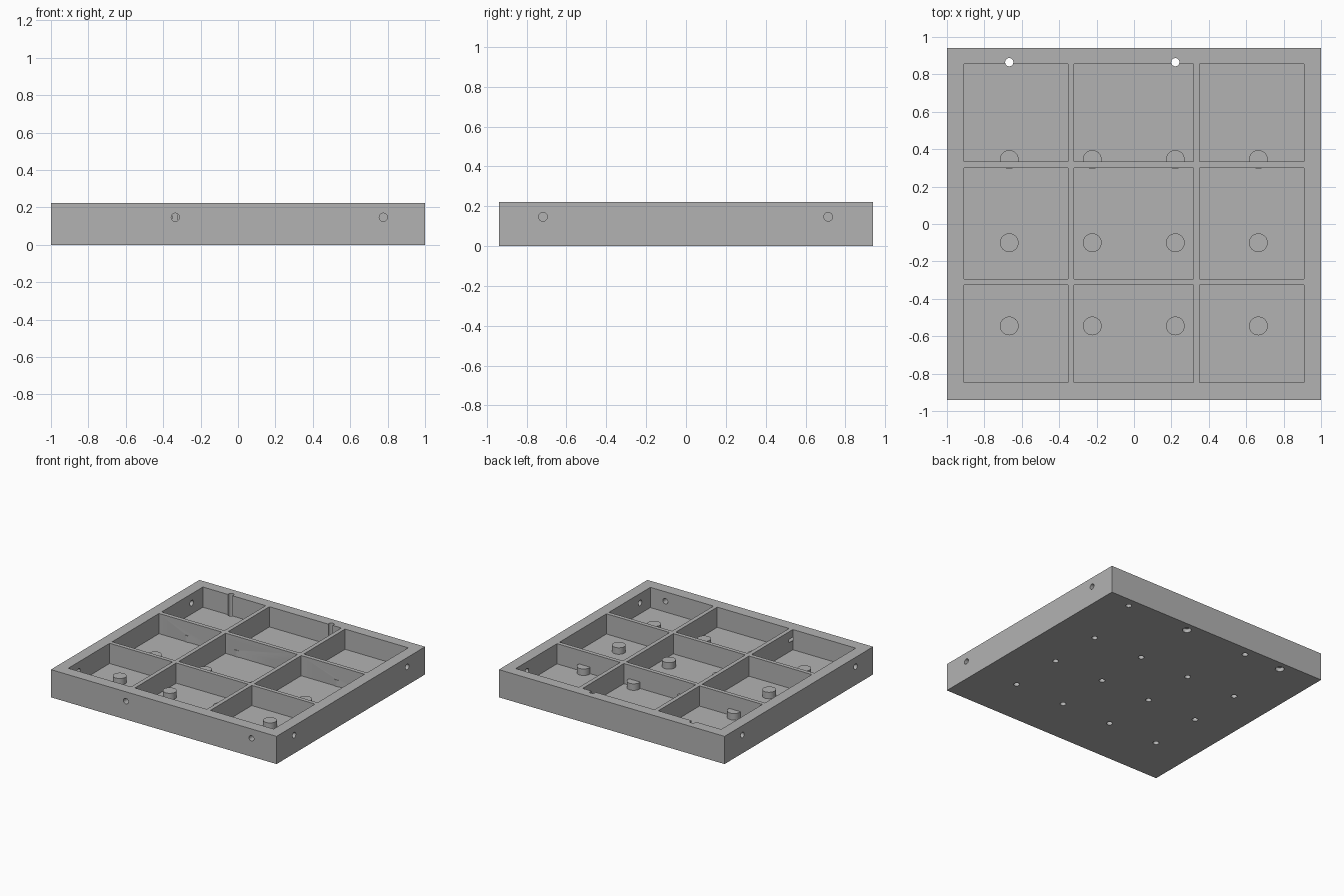
import bpy, bmesh, math
from mathutils import Matrix, Vector

cube = bpy.data.objects.get("Cube")
if cube:
    bpy.data.objects.remove(cube, do_unlink=True)

HALF_X, HALF_Y, HEIGHT = 1.0, 0.94, 0.222
FLOOR, PEG_TOP = 0.06, 0.112
HOLE_R, PEG_R = 0.022, 0.05

grey = bpy.data.materials.new("plain_grey")
grey.use_nodes = True
grey.diffuse_color = (0.45, 0.45, 0.45, 1)
grey.node_tree.nodes["Principled BSDF"].inputs["Base Color"].default_value = (0.45, 0.45, 0.45, 1)


def add_box(bm, low, high):
    low, high = Vector(low), Vector(high)
    size = Matrix.Diagonal((*(high - low), 1))
    bmesh.ops.create_cube(bm, size=1, matrix=Matrix.Translation((low + high) / 2) @ size)


def add_rod(bm, start, end, radius):
    start, end = Vector(start), Vector(end)
    axis = end - start
    turn = axis.to_track_quat('Z', 'Y').to_matrix().to_4x4()
    bmesh.ops.create_cone(bm, cap_ends=True, segments=32, radius1=radius, radius2=radius,
                          depth=axis.length, matrix=Matrix.Translation((start + end) / 2) @ turn)


def make_object(name, bm):
    mesh = bpy.data.meshes.new(name)
    bm.to_mesh(mesh)
    bm.free()
    mesh.materials.append(grey)
    obj = bpy.data.objects.new(name, mesh)
    bpy.context.collection.objects.link(obj)
    return obj


def combine(target, bm, operation):
    """Apply a boolean with the given shapes, then drop the helper."""
    helper = make_object("helper", bm)
    helper.hide_render = True
    mod = target.modifiers.new("boolean", 'BOOLEAN')
    mod.operation, mod.solver, mod.object = operation, 'EXACT', helper
    bpy.context.view_layer.objects.active = target
    bpy.ops.object.modifier_apply(modifier=mod.name)
    bpy.data.objects.remove(helper, do_unlink=True)


# Solid block
bm = bmesh.new()
add_box(bm, (-HALF_X, -HALF_Y, 0), (HALF_X, HALF_Y, HEIGHT))
tray = make_object("compartment_tray", bm)

# Nine open compartments, leaving thin ribs between them
columns = [(-0.91, -0.353), (-0.32, 0.317), (0.35, 0.91)]
rows = [(-0.848, -0.325), (-0.293, 0.30), (0.333, 0.855)]
bm = bmesh.new()
for x0, x1 in columns:
    for y0, y1 in rows:
        add_box(bm, (x0, y0, FLOOR), (x1, y1, HEIGHT + 0.1))
combine(tray, bm, 'DIFFERENCE')

# Round pegs on the floor
pegs = [(-0.667 + 0.444 * i, -0.545 + 0.445 * j) for i in range(4) for j in range(3)]
bm = bmesh.new()
for x, y in pegs:
    add_rod(bm, (x, y, FLOOR / 2), (x, y, PEG_TOP), PEG_R)
combine(tray, bm, 'UNION')

# Blind holes under the pegs and the back wall, side and front wall holes
bm = bmesh.new()
for x, y in pegs:
    add_rod(bm, (x, y, -0.1), (x, y, 0.09), HOLE_R)
for x in (-0.335, 0.777):
    add_rod(bm, (x, 0.865, -0.1), (x, 0.865, 0.045), HOLE_R)
    add_rod(bm, (x, -1.1, 0.147), (x, -0.8, 0.147), HOLE_R)
for y in (-0.718, 0.714):
    for side in (-1, 1):
        add_rod(bm, (side * 1.1, y, 0.147), (side * 0.87, y, 0.147), HOLE_R)
# Through holes down the back wall
for x in (-0.667, 0.221):
    add_rod(bm, (x, 0.865, -0.1), (x, 0.865, HEIGHT + 0.1), HOLE_R)
combine(tray, bm, 'DIFFERENCE')

# Wider mouths under the through holes
bm = bmesh.new()
for x in (-0.667, 0.221):
    add_rod(bm, (x, 0.865, -0.1), (x, 0.865, 0.03), 0.033)
combine(tray, bm, 'DIFFERENCE')

bpy.ops.object.select_all(action='DESELECT')
tray.select_set(True)
bpy.context.view_layer.objects.active = tray
bpy.ops.object.shade_smooth_by_angle(angle=math.radians(30))
